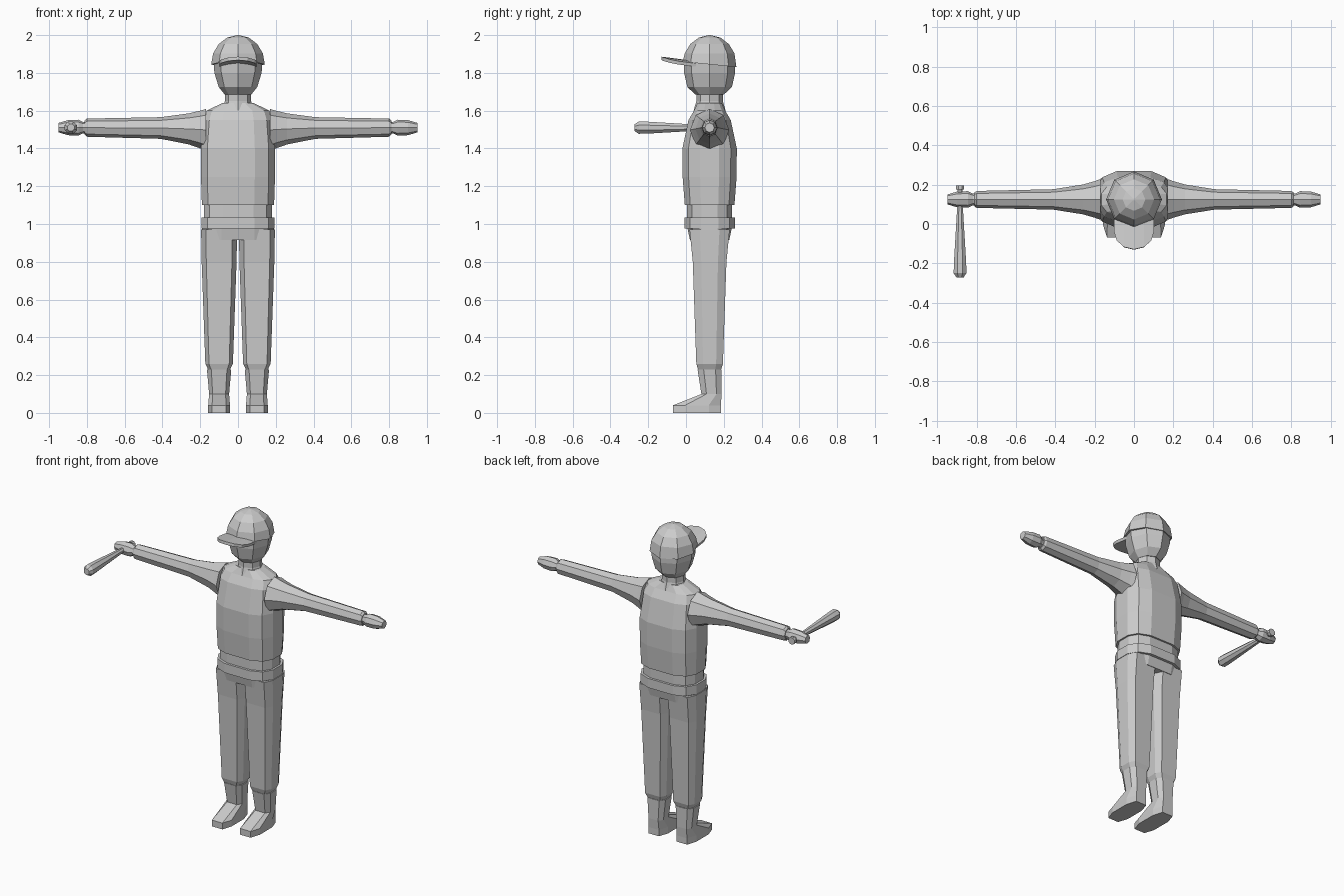
import bpy
import bmesh
import math

if "Cube" in bpy.data.objects:
    bpy.data.objects.remove(bpy.data.objects["Cube"])

COLOUR = (0.6, 0.6, 0.6, 1)
grey = bpy.data.materials.new("plain grey")
grey.use_nodes = True
grey.diffuse_color = COLOUR
grey.node_tree.nodes["Principled BSDF"].inputs["Base Color"].default_value = COLOUR

# Shared centre lines of the figure
DEPTH = 0.125
LEG_X = 0.1
ARM_Z = 1.51


def finish(name, bm):
    """Turn a bmesh into a flat-shaded grey object."""
    bmesh.ops.recalc_face_normals(bm, faces=bm.faces)
    mesh = bpy.data.meshes.new(name)
    bm.to_mesh(mesh)
    bm.free()
    mesh.materials.append(grey)
    obj = bpy.data.objects.new(name, mesh)
    bpy.context.collection.objects.link(obj)
    return obj


def place(axis, along, across, up):
    """Map section coordinates to x, y, z for the chosen loft axis."""
    if axis == "x":
        return along, across, up
    if axis == "y":
        return across, along, up
    return across, up, along


def loft(name, rings, axis="z", centre=(0, DEPTH), sides=8, turn=0.0,
         box=(1, 1), side=1, rim_tilt=0.0):
    """Join rings of (position, radius, second radius, shift) along an axis.
    Box powers below one square the section; side mirrors the part in x."""
    bm = bmesh.new()
    loops = []
    for position, radius, *extra in rings:
        second = extra[0] if extra else radius
        shift = extra[1] if len(extra) > 1 else 0
        tilt = 0 if loops else rim_tilt
        loop = []
        for step in range(sides):
            angle = math.tau * (step + turn) / sides
            c, s = math.cos(angle), math.sin(angle)
            across = math.copysign(abs(c) ** box[0], c) * radius
            up = math.copysign(abs(s) ** box[1], s) * second
            x, y, z = place(axis, position + tilt * up,
                            centre[0] + across, centre[1] + up + shift)
            loop.append(bm.verts.new((x * side, y, z)))
        loops.append(loop)
    for low, high in zip(loops, loops[1:]):
        for step in range(sides):
            after = (step + 1) % sides
            bm.faces.new((low[step], low[after], high[after], high[step]))
    bm.faces.new(loops[0])
    bm.faces.new(loops[-1])
    return finish(name, bm)


def band(name, start, end, radius, second, **options):
    """A straight loft with the same section at both ends."""
    return loft(name, [(start, radius, second), (end, radius, second)], **options)


# Torso and waist share one squared twelve-sided section
body = dict(sides=12, turn=0.5, box=(0.6, 0.8))
loft("shirt", [
    (1.1, 0.195, 0.135),
    (1.25, 0.2, 0.147),
    (1.4, 0.2, 0.148),
    (1.55, 0.187, 0.115),
    (1.6, 0.17, 0.085),
    (1.64, 0.085, 0.066)], **body)
band("undershirt", 1, 1.11, 0.185, 0.123, **body)
band("waistband", 0.975, 1.035, 0.198, 0.138, **body)
loft("hips", [(0.915, 0.195, 0.107), (0.985, 0.195, 0.122)], **body)

# Neck and head
loft("neck", [(1.6, 0.085), (1.65, 0.07), (1.72, 0.07)])
loft("head", [
    (1.685, 0.07, 0.075),
    (1.725, 0.102, 0.118),
    (1.8, 0.125, 0.135),
    (1.87, 0.13, 0.136)])

# Cap: a dome whose rim sits lower at the back
CAP_RADIUS, CAP_RIM = 0.142, 1.845
dome = [math.radians(22 * step) for step in range(5)]
loft("cap", [(CAP_RIM + (2 - CAP_RIM) * math.sin(a), CAP_RADIUS * math.cos(a))
             for a in dome], rim_tilt=-0.1)

# Visor: a drooping strip with a rounded front edge
bm = bmesh.new()
rows = []
for step in range(-3, 4):
    angle = math.radians(30 * step)
    x = LEG_X * math.sin(angle)
    front = -0.04 - 0.09 * math.cos(angle)
    rows.append([bm.verts.new((x, y, 1.86 - 0.13 * y - 1.2 * x * x))
                 for y in (front, 0.09)])
for left, right in zip(rows, rows[1:]):
    bm.faces.new((left[0], right[0], right[1], left[1]))
visor = finish("visor", bm)
thickness = visor.modifiers.new("thickness", "SOLIDIFY")
thickness.thickness = 0.018
thickness.offset = 0


def sleeve_ring(part):
    """Ring at a fraction of the sleeve, flaring quickly towards the shoulder."""
    flare = (1 - part) ** 4
    return (0.2 + 0.6 * part, 0.043 + 0.05 * flare, 0.048 + 0.052 * flare,
            -0.01 * flare)


# Paired arms and legs
for label, side in (("left", 1), ("right", -1)):
    arm = dict(axis="x", centre=(DEPTH, ARM_Z), side=side)
    leg = dict(centre=(LEG_X, DEPTH), turn=0.5, side=side)
    loft(label + "_sleeve",
         [sleeve_ring(part) for part in (-0.05, 0, 0.1, 0.35, 1)]
         + [(0.812, 0.036)], **arm)
    loft(label + "_hand", [
        (0.79, 0.03),
        (0.82, 0.03),
        (0.845, 0.042),
        (0.9, 0.04),
        (0.95, 0.025)], **arm)
    loft(label + "_trouser_leg", [
        (0.23, 0.06, 0.065),
        (0.26, 0.075, 0.075),
        (0.8, 0.095, 0.095),
        (0.97, 0.098, 0.113)], box=(0.35, 0.8), **leg)
    loft(label + "_boot", [
        (0, 0.06, 0.135, -0.067),
        (0.04, 0.06, 0.135, -0.067),
        (0.1, 0.055, 0.057, 0.01),
        (0.23, 0.067, 0.068)], box=(0.5, 0.8), **leg)

# Bat held in the right hand, with an end knob
grip = dict(axis="y", centre=(-0.885, ARM_Z), turn=0.5)
loft("bat", [
    (-0.272, 0.02),
    (-0.25, 0.035),
    (-0.2, 0.034),
    (0.08, 0.016),
    (0.18, 0.014)], **grip)
band("bat_knob", 0.175, 0.195, 0.023, 0.023, **grip)
